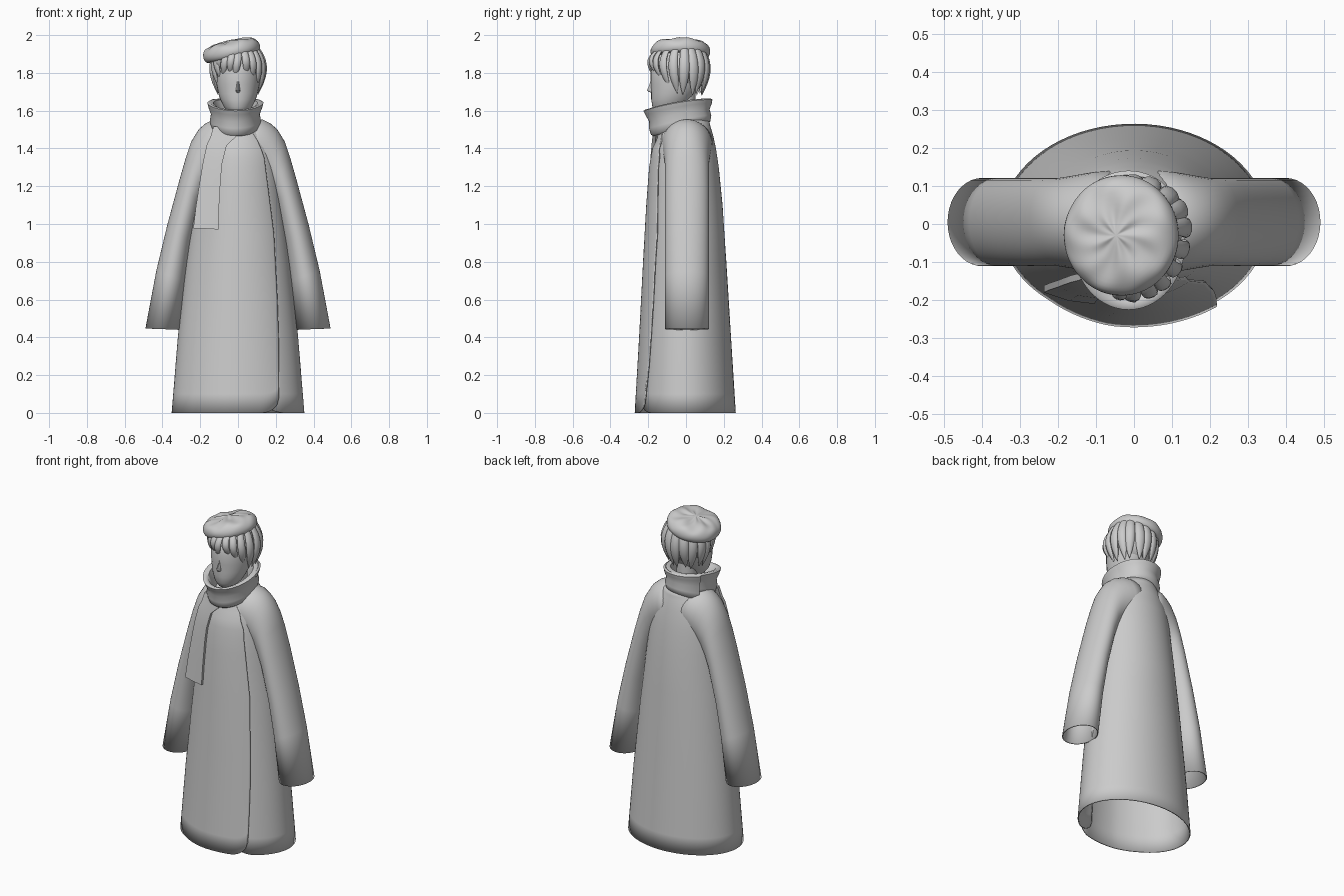
import bpy, bmesh, math, random
from mathutils import Vector, Matrix

if "Cube" in bpy.data.objects:
    bpy.data.objects.remove(bpy.data.objects["Cube"])

random.seed(4)
grey = bpy.data.materials.new("soft grey")
grey.diffuse_color = (0.6, 0.6, 0.6, 1)
grey.use_nodes = True
grey.node_tree.nodes["Principled BSDF"].inputs["Base Color"].default_value = grey.diffuse_color


def loft(name, rings, closed=True, caps=False, thick=0.0, mirror=False, sub=0, loop=False):
    """Skin a list of point rings into one smooth object."""
    bm = bmesh.new()
    rows = [[bm.verts.new(p) for p in r] for r in rings]
    n = len(rows[0])
    pairs = list(zip(rows, rows[1:])) + ([(rows[-1], rows[0])] if loop else [])
    for a, b in pairs:
        for i in range(n if closed else n - 1):
            j = (i + 1) % n
            bm.faces.new((a[i], a[j], b[j], b[i]))
    if caps:
        bm.faces.new(rows[0][::-1])
        bm.faces.new(rows[-1])
    bmesh.ops.recalc_face_normals(bm, faces=bm.faces)
    me = bpy.data.meshes.new(name)
    bm.to_mesh(me)
    bm.free()
    me.materials.append(grey)
    ob = bpy.data.objects.new(name, me)
    bpy.context.collection.objects.link(ob)
    if mirror:
        ob.modifiers.new("mirror", 'MIRROR')
    if thick:
        s = ob.modifiers.new("thickness", 'SOLIDIFY')
        s.thickness, s.offset = thick, 0
    if sub:
        ob.modifiers.new("smooth", 'SUBSURF').levels = sub
        ob.modifiers["smooth"].render_levels = sub
    bpy.ops.object.select_all(action='DESELECT')
    bpy.context.view_layer.objects.active = ob
    ob.select_set(True)
    bpy.ops.object.shade_smooth_by_angle(angle=math.radians(50))
    return ob


def lerp_table(table, z):
    """Smoothly interpolate rows of (z, values...)."""
    for lo, hi in zip(table, table[1:]):
        if z <= hi[0]:
            t = (z - lo[0]) / (hi[0] - lo[0])
            return [a + (b - a) * t for a, b in zip(lo[1:], hi[1:])]
    return table[-1][1:]


# Coat: a wrapped sheet whose front edge overlaps its start
coat_rows = [(0, .348, .256, .26), (.4, .315, .233, .235), (.8, .273, .212, .21),
             (1.1, .235, .195, .19), (1.3, .212, .18, .17), (1.4, .195, .163, .155),
             (1.47, .165, .142, .14), (1.52, .13, .12, .125), (1.56, .10, .105, .115)]
N = 96
levels = [0, .1, .25, .4, .6, .8, .95, 1.1, 1.2, 1.3, 1.35, 1.4, 1.44, 1.47, 1.5, 1.52, 1.56]
coat = []
for z in levels:
    ring = []
    rx, rf, rb = lerp_table(coat_rows, z)
    edge = math.asin(min(.95, lerp_table([(0, .21), (.5, .205), (.95, .18), (1.35, .13), (1.44, .10), (1.6, .0)], z)[0] / rx))
    start = edge - .3
    end = 2 * math.pi + edge
    for i in range(N + 1):
        u = i / N
        u = u * u * (3 - 2 * u) * .5 + u * .5
        a = start + (end - start) * u
        over = .012 * max(0, min(1, (a - 5.6) / .5)) * (1 if z < 1.44 else .3)
        under = -.006 * max(0, 1 - (a - start) / .35)
        d = over + under
        x = (rx + d) * math.sin(a)
        c = math.cos(a)
        y = -((rf if c > 0 else rb) + d) * c
        # rounded lower corners of the opening
        near = min((a - start) / .45, (end - a) / .3, 1)
        lift = .085 * (1 - math.sqrt(max(0, 1 - (1 - near) ** 2)))
        ring.append((x, y, max(z, z + lift * max(0, 1 - z / .25))))
    coat.append(ring)
loft("coat", coat, closed=False, thick=.007)

# Sleeves: open tubes spanned between outer and inner outlines
outer = [(.05, 1.555), (.13, 1.55), (.17, 1.53), (.205, 1.5), (.245, 1.435), (.272, 1.355), (.305, 1.24), (.37, 1.0), (.43, .75), (.487, .447)]
inner = [(.03, 1.3), (.07, 1.28), (.095, 1.25), (.12, 1.23), (.15, 1.2), (.175, 1.17), (.203, 1.1), (.25, .9), (.282, .7), (.311, .44)]
sleeve = []
for k, ((ox, oz), (ix, iz)) in enumerate(zip(outer, inner)):
    ring = []
    ry = .135 - .0055 * min(k, 4)
    for i in range(40):
        a = 2 * math.pi * i / 40
        t = (1 + math.cos(a)) / 2
        ring.append((ix + (ox - ix) * t, .005 + ry * math.sin(a), iz + (oz - iz) * t))
    sleeve.append(ring)
loft("sleeves", sleeve, thick=.006, mirror=True)


# Scarf: a tilted flaring band, higher at the back
def scarf_ring(a, off=0.0, drop=0.0, thin=.032):
    s, c = math.sin(a), math.cos(a)
    t = (s + 1) / 2

    def pt(h, inset):
        flare = h ** 1.5
        r = off - inset
        return (-.014 + c * (.128 + .022 * flare + r), -.035 - .015 * flare + s * (.15 + .028 * flare + r),
                1.465 + .08 * t + h * (.14 - .02 * t) + .012 * c * c * h - drop * (1 - h))
    prof = [(0, .012), (.06, 0), (.3, -.004), (.55, .008), (.8, .001), (.96, 0), (1, .012),
            (.96, thin), (.6, thin + .008), (.1, thin + .008)]
    return [pt(*p) for p in prof]


loft("scarf_wrap", [scarf_ring(2 * math.pi * i / 56) for i in range(56)], loop=True)
loft("scarf_back_end", [scarf_ring(math.radians(15 + 130 * i / 24), .013 * min(1, i / 8), .03 * (i / 24) ** 2, .02)
                        for i in range(25)], caps=True)

# Scarf tail hanging down the front
tail_rows = [(-.13, .01, 1.515, -.172), (-.145, -.015, 1.462, -.178), (-.165, -.06, 1.42, -.183),
             (-.185, -.083, 1.33, -.19), (-.2, -.092, 1.24, -.196), (-.222, -.1, 1.1, -.203), (-.237, -.104, .975, -.21)]
tail = []
for l, r, z, y in tail_rows:
    m = (l + r) / 2
    tail.append([(l, y + .03, z), (m, y + .008, z), (r, y, z - .004), (r, y + .018, z - .004), (m, y + .026, z), (l, y + .048, z)])
loft("scarf_tail", tail, caps=True)

# Head and neck
head_rows = [(1.575, .025, -.14, -.05), (1.59, .05, -.162, -.03), (1.62, .075, -.178, .0), (1.66, .094, -.184, .03),
             (1.69, .104, -.184, .05), (1.74, .114, -.186, .08), (1.8, .118, -.188, .1), (1.87, .11, -.17, .1), (1.93, .07, -.11, .06)]


def oval(z, rx, yf, yb, n=32):
    cy, ry = (yf + yb) / 2, (yb - yf) / 2
    return [(rx * math.cos(2 * math.pi * i / n), cy + ry * math.sin(2 * math.pi * i / n), z) for i in range(n)]


loft("head", [oval(*r) for r in head_rows], caps=True)
loft("neck", [oval(z, .058, -.07, .05) for z in (1.48, 1.7)], caps=True)
loft("nose", [oval(z, w, -.185 - d, -.16, 10) for z, w, d in
              ((1.694, .005, 0), (1.70, .012, .013), (1.708, .012, .023), (1.73, .009, .012), (1.765, .006, .002))], caps=True)

# Hair: skull cap plus tapered locks around the head
cap = []
for k in range(1, 12):
    p = math.pi * k / 12
    z = 1.82 - .125 * math.cos(p)
    cap.append(oval(z, .128 * math.sin(p), .0 - .135 * math.sin(p), .118 * math.sin(p)))
loft("hair_cap", cap, caps=True)


def lock(name, deg, tip, width, sway=0.0, out=0.0):
    rings = []
    for k in range(9):
        t = k / 8
        a = math.radians(deg + sway * t * t)
        z = 1.93 + (tip - 1.93) * t
        swell = .70 + .30 * math.sin(math.pi * min(1, t * .95 + .05) ** .8) + out * t
        sn = math.sin(a)
        ry = .165 if sn < 0 else .122
        c = Vector((.132 * swell * math.cos(a), -.012 + ry * swell * sn, z))
        side = Vector((-math.sin(a), math.cos(a), 0))
        outward = Vector((math.cos(a), math.sin(a), 0))
        w = width * max(.04, (.6 + .7 * t) * (1 - t ** 2.6))
        rings.append([c + side * w * math.cos(q) + outward * w * .6 * math.sin(q)
                      for q in (2 * math.pi * i / 10 for i in range(10))])
    loft(name, rings, caps=True)


# (direction, tip height, half width, sideways sweep, outward push)
locks = [(-135, 1.80, .026, -8, .2), (-118, 1.775, .026, -10, .22), (-104, 1.79, .024, -6, .25), (-90, 1.77, .026, -8, .22),
         (-74, 1.785, .026, 6, .2), (-58, 1.76, .026, 8, .2), (-40, 1.72, .028, 8, .16), (-20, 1.69, .032, 6, .12),
         (2, 1.685, .034, -4, .1), (24, 1.68, .034, 4, .1), (46, 1.69, .036, -4, .08), (70, 1.685, .036, 4, .08),
         (92, 1.68, .036, -3, .08), (114, 1.69, .036, 4, .08), (138, 1.68, .034, -4, .08), (160, 1.69, .034, 3, .1),
         (182, 1.685, .032, -4, .1), (203, 1.72, .028, 4, .14), (216, 1.76, .026, 6, .2)]
for i, l in enumerate(locks):
    lock("hair_lock_%02d" % (i + 1), *l)

# Beret: tilted soft disc with shallow wrinkles
beret_rows = [(.05, -.03), (.10, -.04), (.135, -.046), (.15, -.034), (.156, -.012), (.15, .012), (.135, .029),
              (.11, .039), (.08, .043), (.045, .044), (.012, .05)]
tilt = Matrix.Translation((-.036, -.03, 1.924)) @ Matrix.Rotation(math.radians(-13), 4, 'Y')
beret = []
for k, (r, z) in enumerate(beret_rows):
    ring = []
    for i in range(48):
        a = 2 * math.pi * i / 48
        fold = (.004 * math.sin(5 * a + k) + .003 * math.sin(9 * a - 1.3 * k)) * (1 if 5 <= k <= 9 else .2)
        ring.append(tilt @ Vector((r * math.cos(a), r * 1.03 * math.sin(a), z + fold)))
    beret.append(ring)
loft("beret", beret, caps=True, sub=1)
